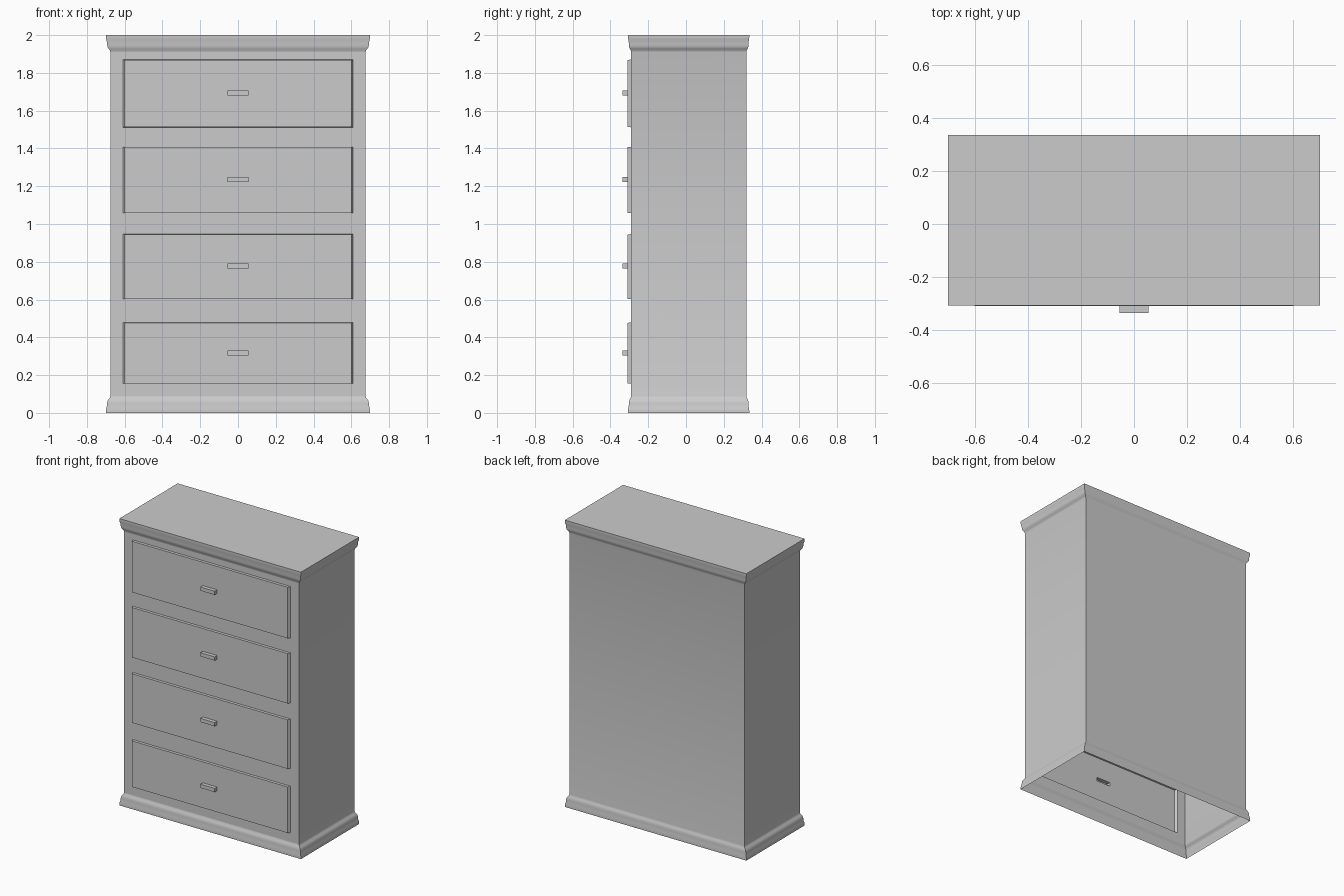
import bpy, bmesh, math

if "Cube" in bpy.data.objects:
    bpy.data.objects.remove(bpy.data.objects["Cube"])

# Moulding profile: (flare amount, height); base mirrors the crown
HALF = [(1.0, 0.0), (1.0, 0.012), (0.93, 0.022), (0.77, 0.035), (0.72, 0.05),
        (0.65, 0.062), (0.4, 0.072), (0.12, 0.08), (0.0, 0.09)]
PROFILE = HALF + [(t, 2.0 - z) for t, z in reversed(HALF)]
FRONT, DRAWER_Y, HANDLE_Y = -0.291, -0.309, -0.335
BODY_X = 0.675
DRAWERS = [(0.155, 0.478), (0.602, 0.946), (1.058, 1.408), (1.512, 1.87)]
HANDLES = [0.318, 0.777, 1.235, 1.693]


def loft(bm, rings, cap=True, skip=()):
    """Join four-point rings with quads, optionally closing the last one."""
    vs = [[bm.verts.new(p) for p in r] for r in rings]
    for i in range(len(vs) - 1):
        for k in range(4):
            if (i, k) not in skip:
                n = (k + 1) % 4
                bm.faces.new((vs[i][k], vs[i][n], vs[i + 1][n], vs[i + 1][k]))
    if cap:
        bm.faces.new(vs[-1])


def plan_ring(t, z):
    x, f, b = BODY_X + 0.025 * t, FRONT - 0.016 * t, 0.32 + 0.015 * t
    return [(-x, f, z), (x, f, z), (x, b, z), (-x, b, z)]


def front_ring(x, z0, z1, y):
    return [(-x, y, z0), (x, y, z0), (x, y, z1), (-x, y, z1)]


def finish(bm, name):
    bmesh.ops.remove_doubles(bm, verts=bm.verts, dist=1e-5)
    me = bpy.data.meshes.new(name)
    bm.to_mesh(me)
    bm.free()
    ob = bpy.data.objects.new(name, me)
    bpy.context.collection.objects.link(ob)
    bpy.ops.object.select_all(action='DESELECT')
    ob.select_set(True)
    bpy.context.view_layer.objects.active = ob
    bpy.ops.object.shade_smooth_by_angle(angle=math.radians(35))
    return ob


# Carcass: open-bottomed shell with base and crown mouldings
bm = bmesh.new()
loft(bm, [plan_ring(t, z) for t, z in PROFILE], skip={(len(HALF) - 1, 0)})

# Front frame: stiles and rails around the drawer openings
xs = [-BODY_X, -0.61, 0.61, BODY_X]
zs = [0.09] + [z for d in DRAWERS for z in d] + [1.91]
for i in range(3):
    for j in range(len(zs) - 1):
        if i == 1 and j % 2 == 1:
            continue
        bm.faces.new([bm.verts.new((x, FRONT, z)) for x, z in (
            (xs[i], zs[j]), (xs[i + 1], zs[j]),
            (xs[i + 1], zs[j + 1]), (xs[i], zs[j + 1]))])
finish(bm, "carcass")

# Drawer fronts and bar handles, hollow behind
for n, ((z0, z1), hz) in enumerate(zip(DRAWERS, HANDLES), 1):
    grip = (0.055, hz - 0.013, hz + 0.013)
    bm = bmesh.new()
    loft(bm, [front_ring(0.61, z0, z1, FRONT),
              front_ring(0.60, z0 + 0.001, z1 - 0.001, DRAWER_Y),
              front_ring(*grip, DRAWER_Y)], cap=False)
    finish(bm, f"drawer_front_{n}")
    bm = bmesh.new()
    loft(bm, [front_ring(*grip, DRAWER_Y), front_ring(*grip, HANDLE_Y)])
    finish(bm, f"handle_{n}")
